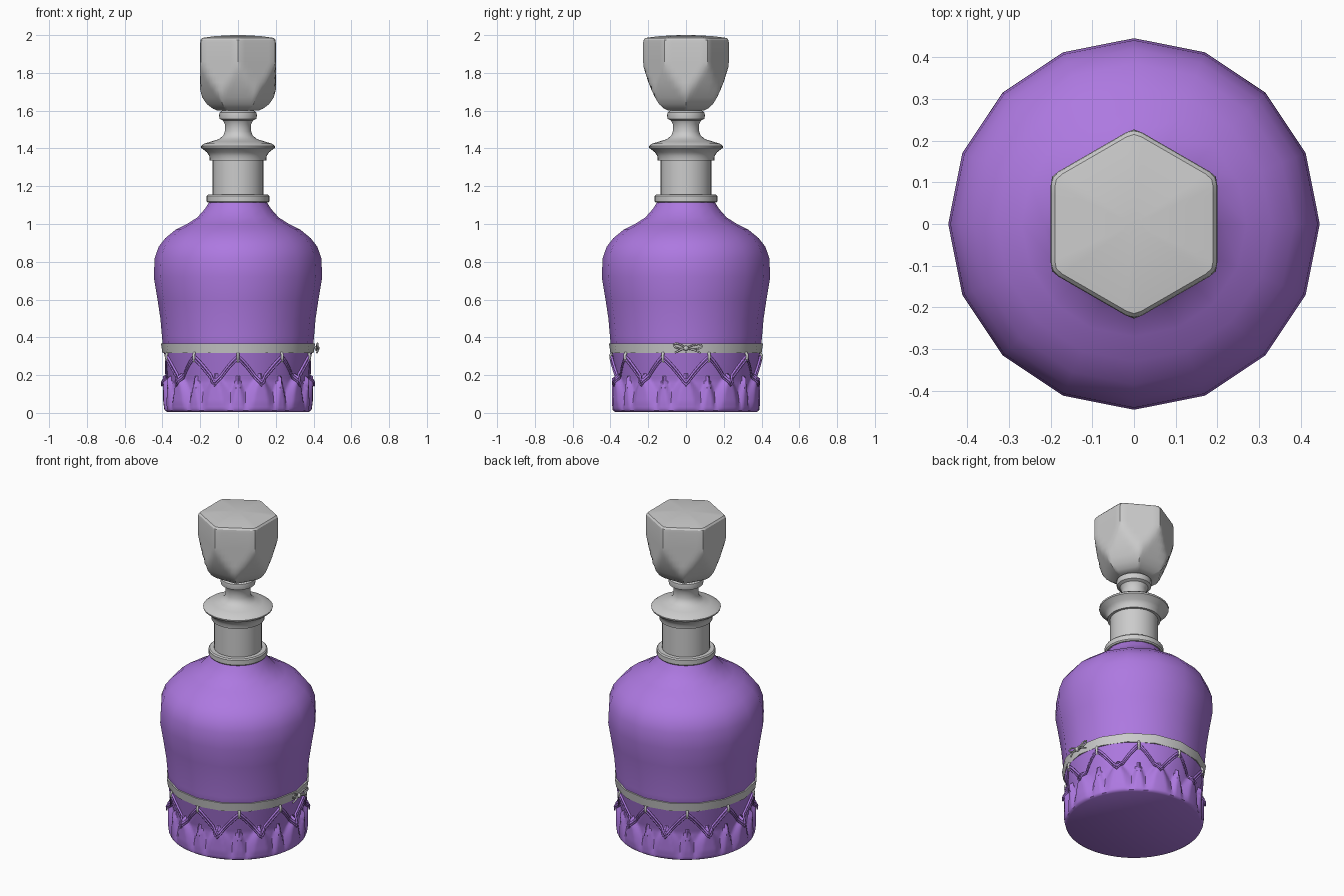
import bpy, bmesh, math
from math import sin, cos, pi, radians

if "Cube" in bpy.data.objects:
    bpy.data.objects.remove(bpy.data.objects["Cube"])

purple = bpy.data.materials.new("purple_glass")
purple.diffuse_color = (0.42, 0.19, 0.75, 1)
purple.use_nodes = True
purple.node_tree.nodes["Principled BSDF"].inputs["Base Color"].default_value = purple.diffuse_color


def grid_object(name, rows, segs, mat=None, angle=35, closed=False):
    """rows: list of functions theta -> (radius, z); skins and caps them."""
    bm = bmesh.new()
    rings = []
    for row in rows:
        ring = []
        for i in range(segs):
            t = 2 * pi * i / segs
            r, z = row(t)
            ring.append(bm.verts.new((r * cos(t), r * sin(t), z)))
        rings.append(ring)
    pairs = list(zip(rings, rings[1:])) + ([(rings[-1], rings[0])] if closed else [])
    for a, b in pairs:
        for i in range(segs):
            j = (i + 1) % segs
            bm.faces.new((a[i], a[j], b[j], b[i]))
    if not closed:
        bm.faces.new(rings[0][::-1])
        bm.faces.new(rings[-1])
    bmesh.ops.recalc_face_normals(bm, faces=bm.faces)
    me = bpy.data.meshes.new(name)
    bm.to_mesh(me)
    bm.free()
    ob = bpy.data.objects.new(name, me)
    bpy.context.collection.objects.link(ob)
    if mat:
        me.materials.append(mat)
    bpy.ops.object.select_all(action='DESELECT')
    bpy.context.view_layer.objects.active = ob
    ob.select_set(True)
    bpy.ops.object.shade_smooth_by_angle(angle=radians(angle))
    return ob


def lathe(name, profile, segs, mat=None, angle=35, closed=False):
    return grid_object(name, [lambda t, p=p: p for p in profile], segs, mat, angle, closed)


def cord(name, points, radius, cyclic=True):
    cu = bpy.data.curves.new(name, 'CURVE')
    cu.dimensions = '3D'
    cu.bevel_depth = radius
    cu.bevel_resolution = 1
    cu.use_fill_caps = True
    sp = cu.splines.new('POLY')
    sp.points.add(len(points) - 1)
    for p, co in zip(sp.points, points):
        p.co = (*co, 1)
    sp.use_cyclic_u = cyclic
    ob = bpy.data.objects.new(name, cu)
    bpy.context.collection.objects.link(ob)
    return ob


# sixteen-sided bottle body
lathe("bottle_body", [(0.385, 0.31), (0.397, 0.34), (0.402, 0.4), (0.411, 0.5), (0.426, 0.6),
                      (0.446, 0.72), (0.441, 0.82), (0.42, 0.88), (0.385, 0.925), (0.33, 0.97),
                      (0.27, 1.0), (0.215, 1.035), (0.175, 1.08), (0.15, 1.12)], 16, purple, 50)

# petalled base: ten tall petals in front, ten leaves behind
STEP = radians(36)


def offset_from(t, centre):
    return abs((t - centre + STEP / 2) % STEP - STEP / 2)


def leaf_edge(t, top=0.295):
    u = offset_from(t, -pi / 2) / (STEP / 2)
    return top - 0.14 * u ** 1.15


def petal(t, z, centre, top, half, height):
    w = half * max(0.0, 1 - (z / top) ** 2)
    if w <= 0:
        return 0
    d = offset_from(t, centre) / w
    return height * min(1, 1.6 * (1 - d)) if d < 1 else 0


def base_radius(t, z):
    core = 0.362 + 0.03 * max(0, (z - 0.17) / 0.15)
    if z < leaf_edge(t):
        core += 0.008
    r = max(core, 0.368 + petal(t, z, 0, 0.205, radians(17), 0.028),
            0.366 + petal(t, z, radians(18), 0.19, radians(9), 0.026))
    if z < 0.06:
        k = 1 - z / 0.06
        r = r * (1 - k) + 0.388 * k
    return r


rows = [lambda t: (0.375, 0.005), lambda t: (0.386, 0.012)]
rows += [lambda t, z=z: (base_radius(t, z), z) for z in [0.02 + 0.0125 * i for i in range(25)]]
grid_object("petal_base", rows, 240, purple, 40)

# double garland following the leaf tips, with a small hook at each tip
for name, top, rad in (("upper_garland", 0.302, 0.0065), ("lower_garland", 0.284, 0.005)):
    pts = []
    for i in range(160):
        t = -pi / 2 + 2 * pi * i / 160
        z = leaf_edge(t, top)
        r = base_radius(t, z) + 0.006
        pts.append((r * cos(t), r * sin(t), z))
    cord(name, pts, rad).data.materials.append(purple)
for k in range(10):
    t = -pi / 2 + k * STEP
    cord(f"garland_hook_{k}", [(r * cos(t), r * sin(t), z) for r, z in
         ((0.392, 0.32), (0.4, 0.305), (0.398, 0.285), (0.388, 0.272))], 0.008, False)

# ribbon band and bow on the right side
lathe("ribbon_band", [(0.385, 0.316), (0.4, 0.316), (0.408, 0.368), (0.39, 0.368)], 16, None, 40, True)
for side, reach, lift in (("left", -0.065, 0.018), ("right", 0.085, 0.012)):
    loop = []
    for i in range(16):
        a = 2 * pi * i / 16
        s = (1 - cos(a)) / 2
        loop.append((0.412 + 0.01 * sin(a / 2), reach * s, 0.342 + lift * s + 0.016 * sin(a) * s ** 0.5))
    cord(f"bow_loop_{side}", loop, 0.005)
    cord(f"bow_tail_{side}", [(0.416, 0, 0.342), (0.424, reach * 0.4, 0.335),
                              (0.418, reach * 0.9, 0.318)], 0.005, False)
bpy.ops.mesh.primitive_uv_sphere_add(segments=12, ring_count=8, radius=0.014, location=(0.418, 0, 0.342))
bpy.context.object.name = "bow_knot"
bpy.ops.object.shade_smooth()

# neck with collar ring and flared lip
lathe("neck_ring", [(0.13, 1.113), (0.16, 1.113), (0.166, 1.12), (0.166, 1.148), (0.16, 1.155), (0.13, 1.155)], 32)
lathe("neck", [(0.135, 1.14), (0.135, 1.345)], 32)
lathe("neck_lip", [(0.13, 1.337), (0.15, 1.337), (0.152, 1.36), (0.165, 1.38), (0.195, 1.403),
                   (0.197, 1.412), (0.18, 1.425), (0.14, 1.437), (0.1, 1.45), (0.078, 1.468),
                   (0.07, 1.49), (0.07, 1.53), (0.08, 1.548), (0.097, 1.556), (0.1, 1.575),
                   (0.098, 1.59), (0.085, 1.6), (0.085, 1.62)], 32)


# faceted hexagonal stopper: upright hexagon cut by a turned, curving hexagon
def hexagon(t, apothem, turn):
    return apothem / cos((t + turn) % (pi / 3) - pi / 6)


def stopper_row(z, upper, lower):
    return lambda t: (min(hexagon(t, upper, pi / 6), hexagon(t, lower, 0)), z)


grid_object("stopper", [stopper_row(z, u, l) for z, u, l in (
    (1.6, 0.2, 0.095), (1.612, 0.2, 0.117), (1.635, 0.2, 0.143), (1.67, 0.2, 0.164), (1.71, 0.2, 0.183),
    (1.75, 0.2, 0.199), (1.79, 0.2, 0.212), (1.83, 0.2, 0.224), (1.86, 0.2, 0.227), (1.96, 0.2, 0.227),
    (1.975, 0.198, 0.224), (1.985, 0.19, 0.215), (1.995, 0.12, 0.14), (2.0, 0.03, 0.035))], 72, None, 30)
